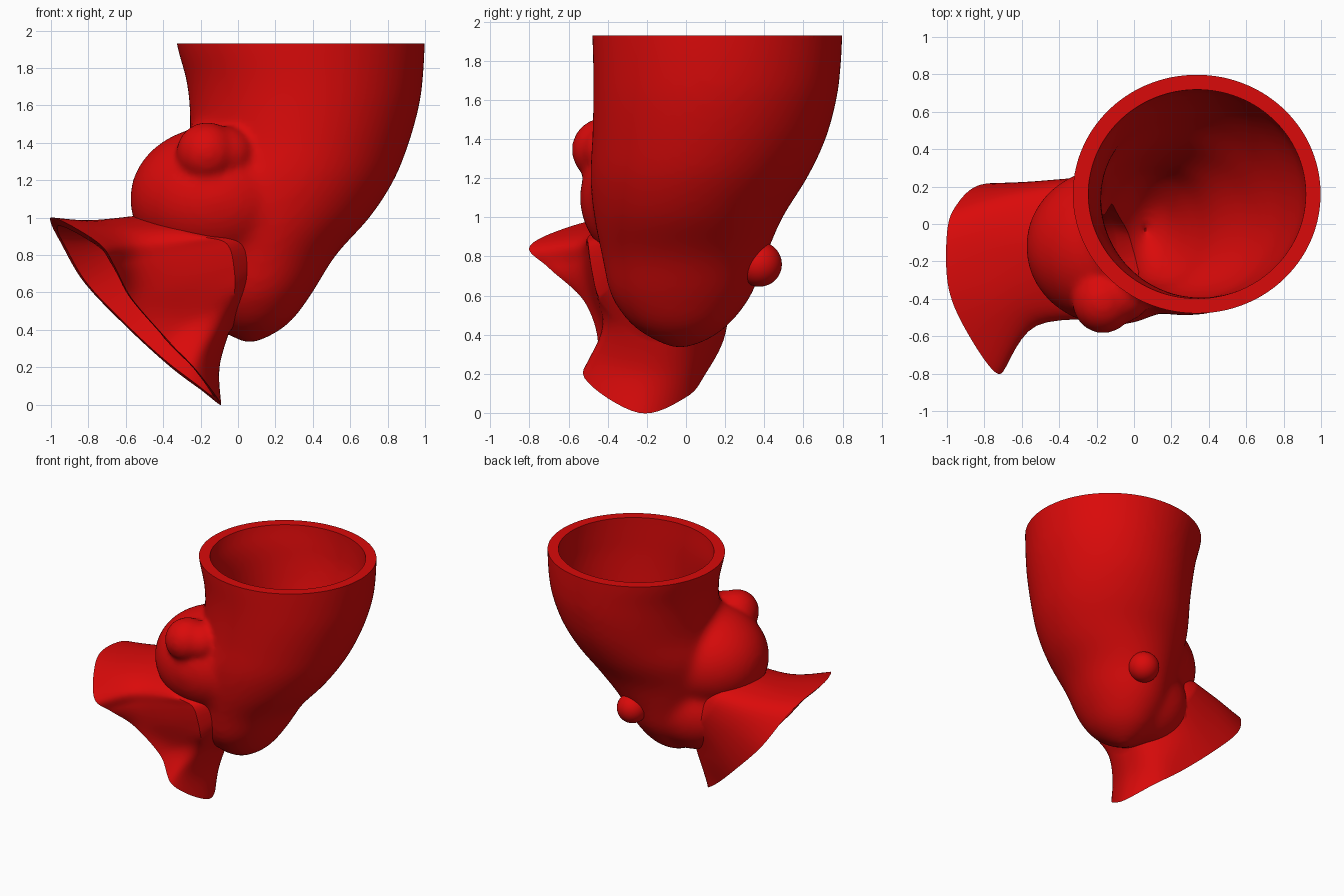
import bpy
import bmesh
import math
from mathutils import Vector

if "Cube" in bpy.data.objects:
    bpy.data.objects.remove(bpy.data.objects["Cube"])

red = bpy.data.materials.new("glossy red")
red.use_nodes = True
red.diffuse_color = (0.7, 0.003, 0.003, 1)
red.node_tree.nodes["Principled BSDF"].inputs["Base Color"].default_value = red.diffuse_color


def activate(ob):
    bpy.ops.object.select_all(action='DESELECT')
    ob.select_set(True)
    bpy.context.view_layer.objects.active = ob


def catmull(a, b, c, d, t):
    return b + (c - a) * (t / 2) + (a * 2 - b * 5 + c * 4 - d) * (t * t / 2) \
        + (b * 3 - a - c * 3 + d) * (t ** 3 / 2)


def smooth_loop(points, steps):
    """Closed smooth curve through the points."""
    n = len(points)
    return [catmull(points[i - 1], points[i], points[(i + 1) % n], points[(i + 2) % n], s / steps)
            for i in range(n) for s in range(steps)]


def smooth_line(points, steps):
    """Open smooth curve through the points."""
    p = [points[0]] + points + [points[-1]]
    return [catmull(*p[i:i + 4], s / steps)
            for i in range(len(p) - 3) for s in range(steps)] + [points[-1]]


def loft(name, rings):
    """Skin a list of equal rings and close both ends."""
    bm = bmesh.new()
    rows = [[bm.verts.new(v) for v in ring] for ring in rings]
    n = len(rows[0])
    for a, b in zip(rows, rows[1:]):
        for i in range(n):
            bm.faces.new((a[i], a[(i + 1) % n], b[(i + 1) % n], b[i]))
    for row in (rows[0], rows[-1]):
        hub = bm.verts.new(sum((v.co for v in row), Vector()) / n)
        for i in range(n):
            bm.faces.new((row[i], row[(i + 1) % n], hub))
    bmesh.ops.recalc_face_normals(bm, faces=bm.faces)
    me = bpy.data.meshes.new(name)
    bm.to_mesh(me)
    bm.free()
    me.materials.append(red)
    ob = bpy.data.objects.new(name, me)
    bpy.context.collection.objects.link(ob)
    return ob


def ball(name, centre, radii):
    bpy.ops.mesh.primitive_uv_sphere_add(segments=48, ring_count=24, location=centre)
    ob = bpy.context.object
    ob.name = name
    ob.scale = radii
    bpy.ops.object.transform_apply(location=False, rotation=False, scale=True)
    ob.data.materials.append(red)
    return ob


def blend(name, parts, rounds):
    """Fuse overlapping parts into one soft skin."""
    bpy.ops.object.select_all(action='DESELECT')
    for p in parts:
        p.select_set(True)
    bpy.context.view_layer.objects.active = parts[0]
    bpy.ops.object.join()
    ob = parts[0]
    ob.name = name
    mod = ob.modifiers.new("fuse", 'REMESH')
    mod.mode = 'VOXEL'
    mod.voxel_size = 0.02
    mod = ob.modifiers.new("soften", 'SMOOTH')
    mod.iterations = rounds
    for m in ("fuse", "soften"):
        bpy.ops.object.modifier_apply(modifier=m)
    return ob


def combine(ob, other, operation):
    activate(ob)
    mod = ob.modifiers.new("combine", 'BOOLEAN')
    mod.operation = operation
    mod.solver = 'EXACT'
    mod.object = other
    bpy.ops.object.modifier_apply(modifier="combine")
    bpy.data.objects.remove(other)


# Cup cross-sections: height, then x and y extents
SECTIONS = [(2.2, -.37, 1, -.48, .8), (1.93, -.33, 1, -.48, .8), (1.75, -.28, .99, -.475, .79),
            (1.6, -.26, .97, -.475, .77), (1.4, -.26, .915, -.48, .715), (1.2, -.3, .835, -.49, .62),
            (1.0, -.3, .705, -.47, .495), (.8, -.25, .525, -.43, .41), (.6, -.2, .4, -.385, .335),
            (.45, -.12, .29, -.28, .22), (.37, -.04, .18, -.16, .11), (.325, .03, .08, -.06, -.01)]


def cup(name, wall, lift):
    rings = []
    top = SECTIONS[0][0]
    shaped = [Vector((z, (a + b) / 2, (b - a) / 2, (c + d) / 2, (d - c) / 2)) for z, a, b, c, d in SECTIONS]
    for z, cx, rx, cy, ry in smooth_line(shaped, 4):
        h = z + lift * (top + 0.2 - z) / top
        rx, ry = max(rx - wall, .01), max(ry - wall, .01)
        rings.append([(cx + rx * math.cos(k * math.tau / 64), cy + ry * math.sin(k * math.tau / 64), h)
                      for k in range(64)])
    return loft(name, rings)


# Flared duct: a three-lobed mouth, a waist and a neck inside the cup
MOUTH = [(-1, -.05, .97), (-.99, -.35, 1), (-.88, -.6, .95), (-.73, -.8, .85), (-.66, -.7, .74),
         (-.57, -.52, .57), (-.38, -.45, .35), (-.22, -.52, .18), (-.09, -.24, 0), (-.2, 0, .08),
         (-.36, .1, .2), (-.58, .2, .4), (-.82, .21, .65), (-.95, .1, .87)]
WAIST = [(-.78, -.05, .98), (-.74, -.3, .98), (-.63, -.46, .94), (-.54, -.54, .87), (-.5, -.53, .77),
         (-.42, -.49, .62), (-.28, -.43, .44), (-.17, -.45, .3), (-.1, -.22, .2), (-.14, -.01, .23),
         (-.26, .12, .35), (-.44, .21, .53), (-.61, .22, .75), (-.71, .14, .92)]
NECK = [(-.45, -.05, 1.02), (-.44, -.25, 1), (-.35, -.42, .95), (-.2, -.5, .9), (-.06, -.5, .86),
        (-.02, -.48, .72), (-.02, -.44, .58), (-.04, -.32, .46), (-.05, -.18, .38), (-.07, -.02, .4),
        (-.14, .1, .5), (-.25, .22, .66), (-.37, .24, .84), (-.43, .17, .97)]


def duct(name, wall):
    loops = [smooth_loop([Vector(p) for p in loop], 8) for loop in (MOUTH, WAIST, NECK)]
    rings = list(zip(*[smooth_line(list(path), 6) for path in zip(*loops)]))
    mid = sum(rings[-1], Vector()) / len(rings[-1])
    # Carry the neck on into the cup
    rings.append([mid.lerp(v, 0.75) + Vector((.14, .02, .06)) for v in rings[-1]])
    if wall:
        inner = []
        for r, ring in enumerate(rings):
            before, after = rings[max(r - 1, 0)], rings[min(r + 1, len(rings) - 1)]
            centre = sum(ring, Vector()) / len(ring)
            inset = [(ring[(i + 1) % len(ring)] - ring[i - 1]).cross(after[i] - before[i]).normalized()
                     for i in range(len(ring))]
            side = math.copysign(wall, sum(d.dot(centre - v) for d, v in zip(inset, ring)))
            inner.append([v + d * side for v, d in zip(ring, inset)])
        # Run the passage out past the mouth
        rings = [[a + (a - b).normalized() * .12 for a, b in zip(inner[0], inner[1])]] + inner
    return loft(name, rings)


# Outer skin: cup with rounded base and side bulge, then front bump and rear knob
skin = blend("cup_skin", [
    cup("cup", 0, 0),
    ball("lower_bowl", (-.07, -.03, .72), (.4, .34, .34)),
    ball("side_bulge", (-.12, -.12, 1.1), (.46, .425, .39))], 25)
body = blend("cup_body", [
    skin,
    ball("front_bump", (-.165, -.415, 1.345), (.165, .17, .165)),
    ball("front_bump_tail", (-.08, -.38, 1.34), (.17, .15, .15))], 10)
combine(body, ball("rear_knob", (.22, .375, .76), (.115, .115, .115)), 'UNION')
combine(body, duct("flared_duct", 0), 'UNION')

# Hollow inside: cup well, bulge pocket and duct passage
hollow = blend("hollow", [
    cup("well", .08, .08),
    ball("pocket", (-.12, -.12, 1.1), (.37, .33, .3))], 10)
combine(body, hollow, 'DIFFERENCE')
combine(body, duct("passage", .04), 'DIFFERENCE')

# Level rim
bpy.ops.mesh.primitive_cube_add(size=4, location=(0, 0, 3.93))
combine(body, bpy.context.object, 'DIFFERENCE')

body.name = "hollow_cup_with_duct"
activate(body)
bpy.ops.object.shade_smooth_by_angle(angle=math.radians(40))
